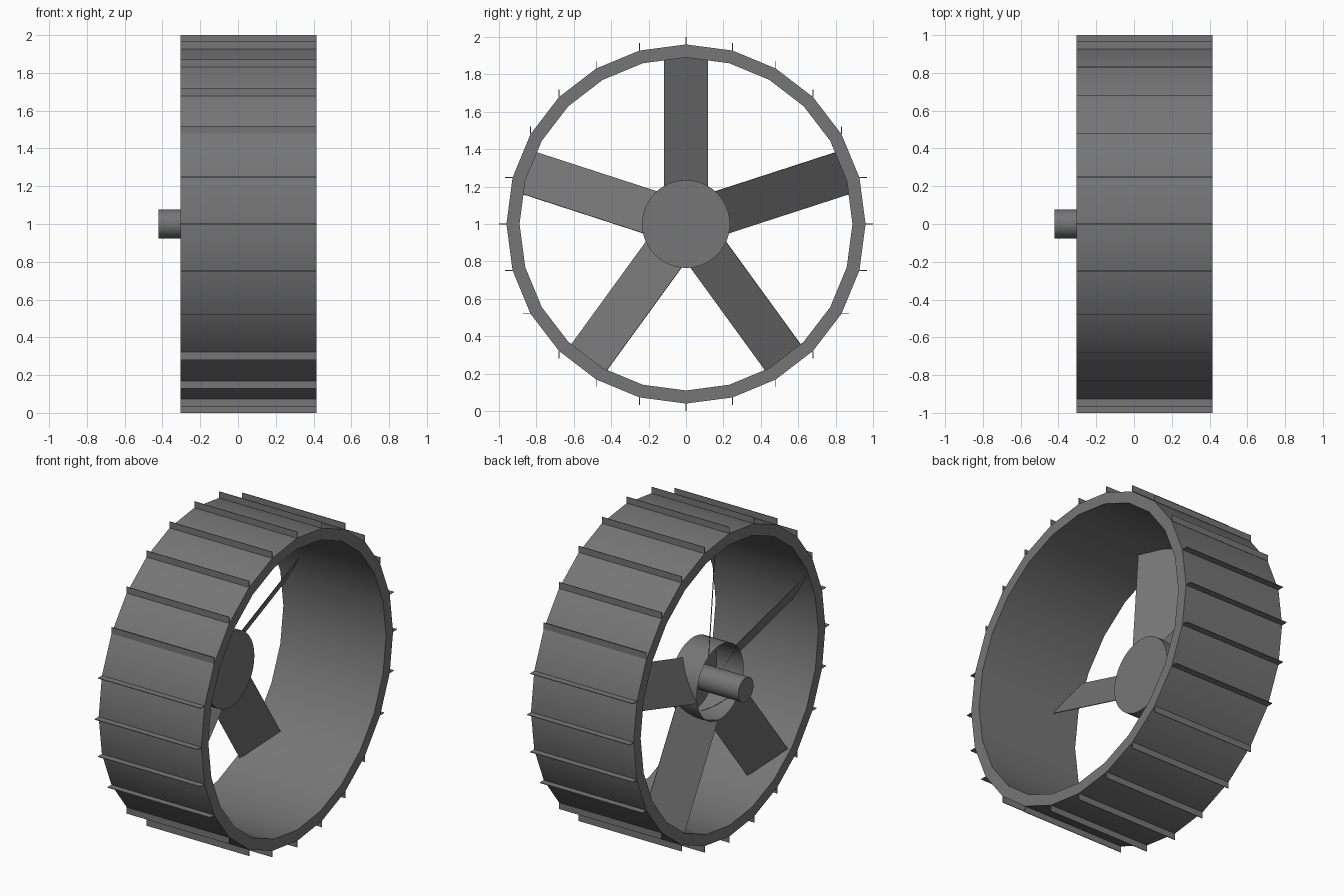
import bpy, bmesh
from math import sin, cos, pi, radians, sqrt
from mathutils import Vector

if "Cube" in bpy.data.objects:
    bpy.data.objects.remove(bpy.data.objects["Cube"])

CZ = 1.0                 # axle height
X0, X1 = -0.305, 0.415   # rim ends

# Dark grey metal
dark = bpy.data.materials.new("dark_grey")
dark.diffuse_color = (0.18, 0.18, 0.18, 1)
dark.use_nodes = True
dark.node_tree.nodes["Principled BSDF"].inputs["Base Color"].default_value = dark.diffuse_color


def make(name, bm, smooth=False, thick=0):
    me = bpy.data.meshes.new(name)
    bm.to_mesh(me)
    bm.free()
    me.materials.append(dark)
    ob = bpy.data.objects.new(name, me)
    bpy.context.collection.objects.link(ob)
    if thick:
        mod = ob.modifiers.new("thickness", "SOLIDIFY")
        mod.thickness = thick
        mod.offset = 0
    if smooth:
        bpy.context.view_layer.objects.active = ob
        ob.select_set(True)
        bpy.ops.object.shade_smooth_by_angle(angle=radians(35))
        ob.select_set(False)
    return ob


def lathe(name, profile, n, closed):
    """Turn an (x, radius) profile around the axle line."""
    bm = bmesh.new()
    vs = [bm.verts.new((x, r, CZ)) for x, r in profile]
    es = [bm.edges.new(p) for p in zip(vs, vs[1:])]
    if closed:
        es.append(bm.edges.new((vs[-1], vs[0])))
    bmesh.ops.spin(bm, geom=vs + es, cent=(0, 0, CZ), axis=(1, 0, 0),
                   angle=2 * pi, steps=n, use_duplicate=False)
    bmesh.ops.remove_doubles(bm, verts=bm.verts, dist=1e-4)
    bmesh.ops.recalc_face_normals(bm, faces=bm.faces)
    return make(name, bm, True)


# 24-sided rim
lathe("rim", [(X0, 0.96), (X1, 0.96), (X1, 0.89), (X0, 0.89)], 24, True)

# Hub cup, open at the back, with a closed front disc
lathe("hub", [(-0.24, 0.235), (-0.05, 0.235), (-0.05, 0)], 48, False)

# Axle stub running into the hub
lathe("axle", [(-0.42, 0), (-0.42, 0.076), (-0.06, 0.076)], 32, False)

# Tread cleats: thin strips, upright at top and bottom, level at the sides
bm = bmesh.new()
for i in range(24):
    a = radians(15 * i)
    y, z = 0.96 * cos(a), 0.96 * sin(a)
    level = i in (0, 1, 11, 12, 13, 14, 22, 23)
    dy, dz = (0.04 if y > 0 else -0.04, 0) if level else (0, 0.04 if z > 0 else -0.04)
    quad = [(X0, y, z + CZ), (X1, y, z + CZ),
            (X1, y + dy, z + dz + CZ), (X0, y + dy, z + dz + CZ)]
    bm.faces.new([bm.verts.new(p) for p in quad])
make("tread_cleats", bm, thick=0.004)

# Five pitched spoke blades, roots trimmed to the hub, leaning back to the tip
for k in range(5):
    a = radians(90 + 72 * k)
    rad = Vector((0, cos(a), sin(a)))
    chord = Vector((0.077, -0.1175 * sin(a), 0.1175 * cos(a)))
    bm = bmesh.new()
    cols = []
    for c in (-1, -0.5, 0, 0.5, 1):
        root = sqrt(0.233 ** 2 - (0.1175 * c) ** 2)
        cols.append([bm.verts.new(Vector((-0.15 - 0.06 * r / 0.91, 0, CZ)) + rad * r + chord * c)
                     for r in (root, 0.91)])
    for p, q in zip(cols, cols[1:]):
        bm.faces.new((p[0], q[0], q[1], p[1]))
    make(f"spoke_blade_{k + 1}", bm, thick=0.004)
